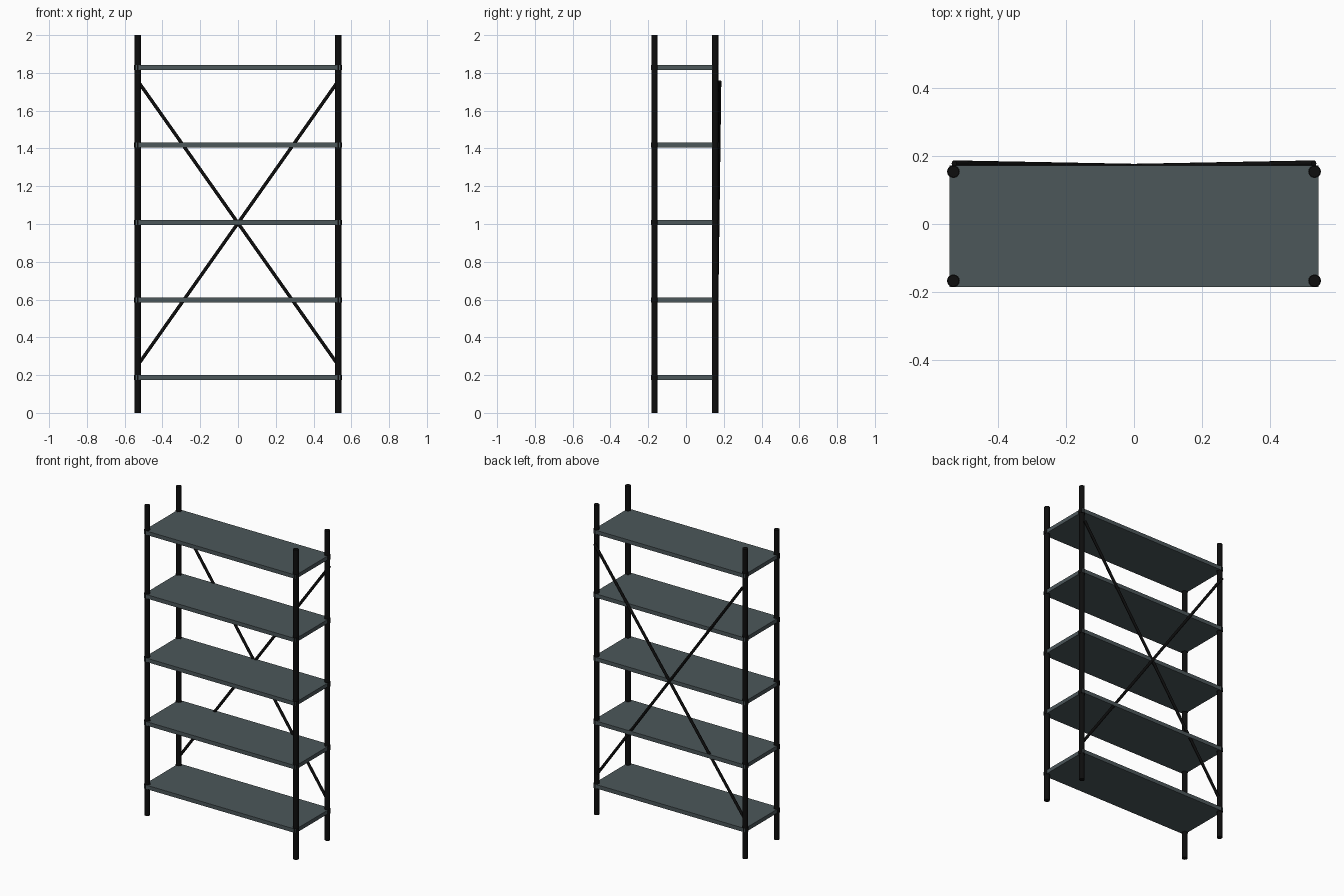
import bpy
from mathutils import Vector

cube = bpy.data.objects.get("Cube")
if cube:
    bpy.data.objects.remove(cube, do_unlink=True)


def make_material(name, color):
    mat = bpy.data.materials.new(name)
    mat.use_nodes = True
    mat.diffuse_color = color
    bsdf = next(n for n in mat.node_tree.nodes if n.type == "BSDF_PRINCIPLED")
    bsdf.inputs["Base Color"].default_value = color
    return mat


black = make_material("black metal", (0.004, 0.004, 0.004, 1))
slate = make_material("slate grey", (0.072, 0.095, 0.102, 1))


def rod(name, start, end, radius, sides=16):
    """Capped smooth cylinder between two points."""
    start, end = Vector(start), Vector(end)
    axis = end - start
    bpy.ops.mesh.primitive_cylinder_add(
        vertices=sides, radius=radius, depth=axis.length, location=(start + end) / 2,
        rotation=axis.to_track_quat("Z", "Y").to_euler())
    obj = bpy.context.object
    obj.name = name
    obj.data.materials.append(black)
    bpy.ops.object.shade_smooth_by_angle()
    return obj


POST_X = 0.531
POST_Y = {"front": -0.167, "back": 0.154}
SHELF_Z = [0.187 + 0.4103 * i for i in range(5)]
SIDES = {"left": 1, "right": -1}

# Corner posts with a collar at every shelf
for side, s in SIDES.items():
    for end, y in POST_Y.items():
        x = s * POST_X
        rod(f"{end}_{side}_post", (x, y, 0), (x, y, 2), 0.0168)
        for i, z in enumerate(SHELF_Z):
            rod(f"{end}_{side}_collar_{i + 1}", (x, y, z - 0.014), (x, y, z + 0.014), 0.0188)

# Shelves
for i, z in enumerate(SHELF_Z):
    bpy.ops.mesh.primitive_cube_add(size=1, location=(0, -0.0065, z))
    shelf = bpy.context.object
    shelf.name = f"shelf_{i + 1}"
    shelf.scale = (1.084, 0.357, 0.025)
    bpy.ops.object.transform_apply(location=False, rotation=False, scale=True)
    shelf.data.materials.append(slate)

# Crossed back braces, leaning slightly outward at the top
for side, s in SIDES.items():
    rod(f"{side}_back_brace", (-s * 0.529, 0.158, 0.255), (s * 0.529, 0.178, 1.755), 0.009, 12)
